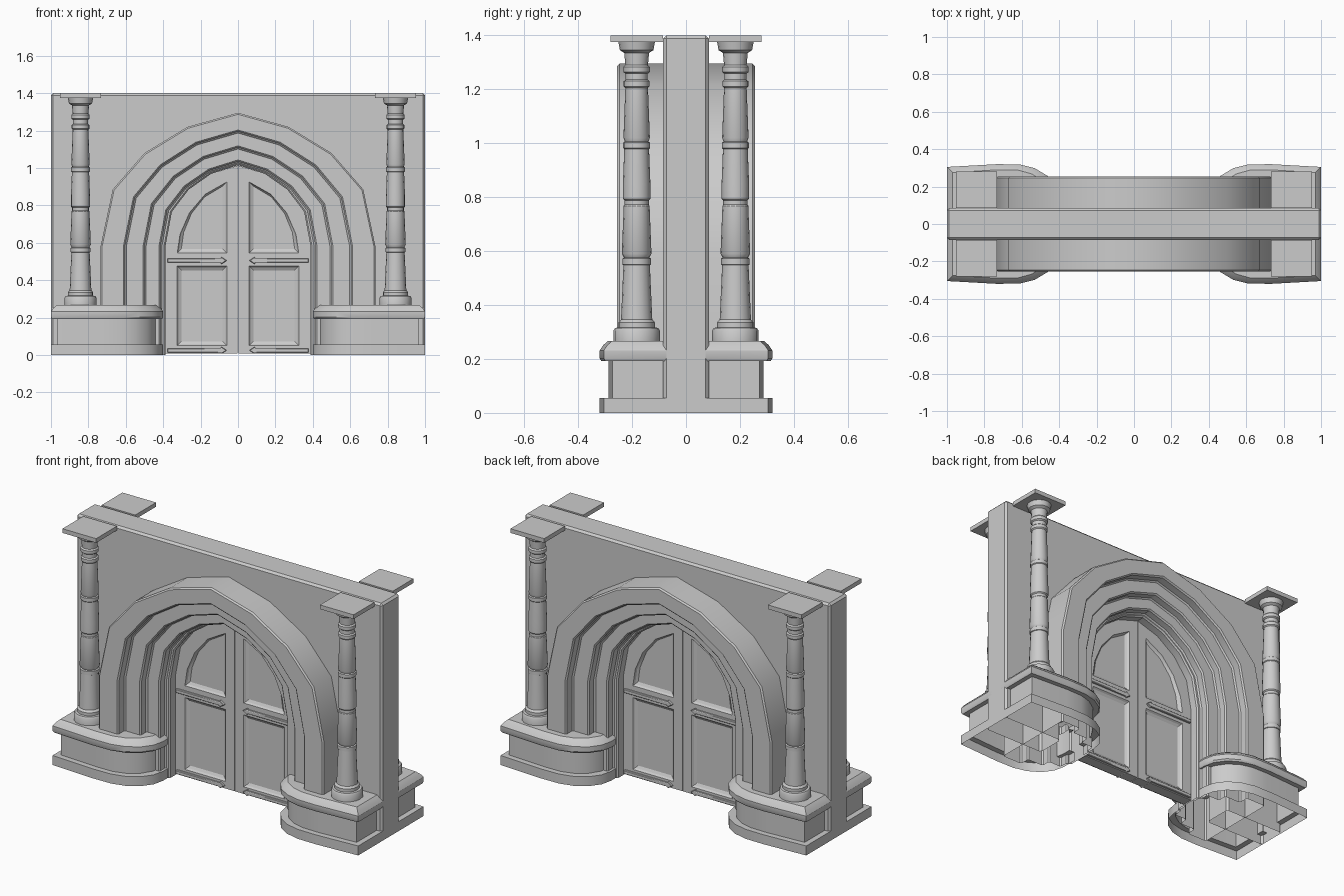
import bpy, bmesh
from math import sin, cos, pi, radians

if "Cube" in bpy.data.objects:
    bpy.data.objects.remove(bpy.data.objects["Cube"])


def finish(bm, name, bevel=0.0, smooth=32):
    bmesh.ops.remove_doubles(bm, verts=bm.verts, dist=1e-5)
    bmesh.ops.recalc_face_normals(bm, faces=bm.faces)
    if bevel:
        edges = [e for e in bm.edges
                 if len(e.link_faces) == 2 and e.calc_face_angle() > radians(50)]
        bmesh.ops.bevel(bm, geom=edges, offset=bevel, segments=1,
                        affect='EDGES', clamp_overlap=True)
    me = bpy.data.meshes.new(name)
    bm.to_mesh(me)
    bm.free()
    for p in me.polygons:
        p.use_smooth = True
    me.set_sharp_from_angle(angle=radians(smooth))
    ob = bpy.data.objects.new(name, me)
    bpy.context.collection.objects.link(ob)
    return ob


def loft(bm, rings, wrap=True, cap_start=False, cap_end=False):
    """Skin a list of equal-length point rings."""
    vs = [[bm.verts.new(p) for p in r] for r in rings]
    n = len(vs[0])
    for a, b in zip(vs, vs[1:]):
        for i in range(n if wrap else n - 1):
            j = (i + 1) % n
            bm.faces.new((a[i], a[j], b[j], b[i]))
    if cap_start:
        bm.faces.new(vs[0])
    if cap_end:
        bm.faces.new(vs[-1])


# Pointed arch curve, scaled to a half width and apex height
SPRING = 0.58
HALF = [(0.735, 0), (0.735, SPRING), (0.67, 0.885), (0.5, 1.08), (0.27, 1.22), (0, 1.295)]


def half_arch(w, apex):
    kx, kz = w / 0.735, (apex - SPRING) / (1.295 - SPRING)
    return [(x * kx, z if z <= SPRING else SPRING + (z - SPRING) * kz) for x, z in HALF]


def arch(w, apex):
    h = half_arch(w, apex)
    return h + [(-x, z) for x, z in h[-2::-1]]


# Wall slab around the arch, open underneath
outline = [(-1, 0), (-1, 1.4), (1, 1.4), (1, 0)] + arch(0.605, 1.195)
bm = bmesh.new()
front, back = [[bm.verts.new((x, y, z)) for x, z in outline] for y in (-0.085, 0.085)]
bm.faces.new(front)
bm.faces.new(back)
for i in range(len(outline)):
    j = (i + 1) % len(outline)
    if outline[i][1] + outline[j][1] > 0:
        bm.faces.new((front[i], front[j], back[j], back[i]))
finish(bm, "wall", 0.012)

# Stepped arch surround: cross-section (half width, apex, y) swept over the arch
steps = [(0.735, 1.295, 0.255), (0.605, 1.195, 0.255), (0.605, 1.195, 0.195),
         (0.5, 1.11, 0.195), (0.5, 1.11, 0.14), (0.415, 1.035, 0.14),
         (0.415, 1.035, 0.085), (0.388, 1.015, 0.085)]
section = [(w, a, -y) for w, a, y in steps] + steps[::-1]
curves = [[(x, y, z) for x, z in arch(w, a)] for w, a, y in section]
bm = bmesh.new()
loft(bm, list(zip(*curves)))
finish(bm, "arch_surround", 0.008)

# Door leaves with recessed panels on both faces
edge = [(0.002, 0.008), (0.388, 0.008)] + half_arch(0.388, 1.015)[1:-1] + [(0.002, 1.013)]
upper = [(0.06, 0.545), (0.325, 0.545), (0.31, 0.645), (0.26, 0.76), (0.175, 0.86), (0.06, 0.925)]
lower = [(0.06, 0.05), (0.325, 0.05), (0.325, 0.475), (0.06, 0.475)]


def shrink(loop, d):
    xs, zs = [p[0] for p in loop], [p[1] for p in loop]
    cx, cz = (min(xs) + max(xs)) / 2, (min(zs) + max(zs)) / 2
    kx, kz = 1 - 2 * d / (max(xs) - min(xs)), 1 - 2 * d / (max(zs) - min(zs))
    return [(cx + (x - cx) * kx, cz + (z - cz) * kz) for x, z in loop]


def door_leaf(side, name):
    bm = bmesh.new()

    def at(loop, y):
        return [(side * x, y, z) for x, z in loop]
    for s in (-1, 1):
        edges = []
        for loop in (edge, upper, lower):
            vs = [bm.verts.new(p) for p in at(loop, s * 0.032)]
            edges += [bm.edges.new((vs[i - 1], vs[i])) for i in range(len(vs))]
        bmesh.ops.triangle_fill(bm, edges=edges, use_beauty=True, normal=(0, s, 0))
        for loop in (upper, lower):
            loft(bm, [at(loop, s * 0.032), at(shrink(loop, 0.008), s * 0.022),
                      at(shrink(loop, 0.022), s * 0.014)], cap_end=True)
    loft(bm, [at(edge, -0.032), at(edge, 0.032)])
    finish(bm, name, smooth=20)


# Arrow-ended hinge straps
def strap(side, z, name):
    shape = [(0.06, 0), (0.09, 0.02), (0.09, 0.011), (0.378, 0.011),
             (0.378, -0.011), (0.09, -0.011), (0.09, -0.02)]
    bm = bmesh.new()
    loft(bm, [[(side * x, y, z + dz) for x, dz in shape] for y in (-0.045, 0.045)],
         cap_start=True, cap_end=True)
    finish(bm, name, 0.003)


for side, tag in ((-1, "left"), (1, "right")):
    door_leaf(side, "door_leaf_" + tag)
    strap(side, 0.505, "upper_strap_" + tag)
    strap(side, 0.025, "lower_strap_" + tag)

# Plinth plan (outside end, round the curved inner corner) and its mouldings (inset, z)
plan = [(1, 0.04), (1, 0.305), (0.73, 0.32), (0.61, 0.318), (0.53, 0.298),
        (0.46, 0.256), (0.415, 0.195), (0.4, 0.13), (0.4, 0.04)]
mould = [(0, 0), (0, 0.056), (0.033, 0.056), (0.033, 0.192), (0.006, 0.192),
         (0, 0.202), (0, 0.232), (0.012, 0.25), (0.03, 0.267)]


def plinth(sx, sy, name):
    bm = bmesh.new()
    loft(bm, [[(sx * (0.7 + (x - 0.7) * (1 - d / 0.3)), sy * (y - d if y > 0.1 else y), z)
               for x, y in plan] for d, z in mould], wrap=False, cap_end=True)
    finish(bm, name)


# Turned column with square abacus: profile (radius, z)
turned = [(0.086, 0.262), (0.086, 0.305), (0.08, 0.315), (0.068, 0.317), (0.068, 0.335),
          (0.062, 0.342), (0.058, 0.346), (0.049, 0.548), (0.053, 0.55), (0.053, 0.572),
          (0.047, 0.576), (0.055, 0.59), (0.048, 0.768), (0.045, 0.772), (0.045, 0.788),
          (0.051, 0.794), (0.051, 0.85), (0.046, 0.978), (0.05, 0.982), (0.05, 1.002),
          (0.044, 1.006), (0.049, 1.02), (0.042, 1.205), (0.048, 1.211), (0.048, 1.23),
          (0.041, 1.236), (0.041, 1.258), (0.049, 1.264), (0.049, 1.283), (0.042, 1.29),
          (0.046, 1.335), (0.062, 1.345), (0.068, 1.376)]


def column(cx, cy, name):
    bm = bmesh.new()
    n = 16
    loft(bm, [[(cx + r * cos(2 * pi * i / n), cy + r * sin(2 * pi * i / n), z)
               for i in range(n)] for r, z in turned], cap_start=True, cap_end=True)
    finish(bm, name)
    h, d = 0.11, 0.097
    bm = bmesh.new()
    loft(bm, [[(cx - h, cy - d, z), (cx + h, cy - d, z), (cx + h, cy + d, z), (cx - h, cy + d, z)]
              for z in (1.375, 1.4)], cap_start=True, cap_end=True)
    finish(bm, name + "_abacus")


for sx, tx in ((-1, "left"), (1, "right")):
    for sy, ty in ((-1, "front"), (1, "back")):
        plinth(sx, sy, f"plinth_{ty}_{tx}")
        column(sx * 0.842, sy * 0.183, f"column_{ty}_{tx}")
